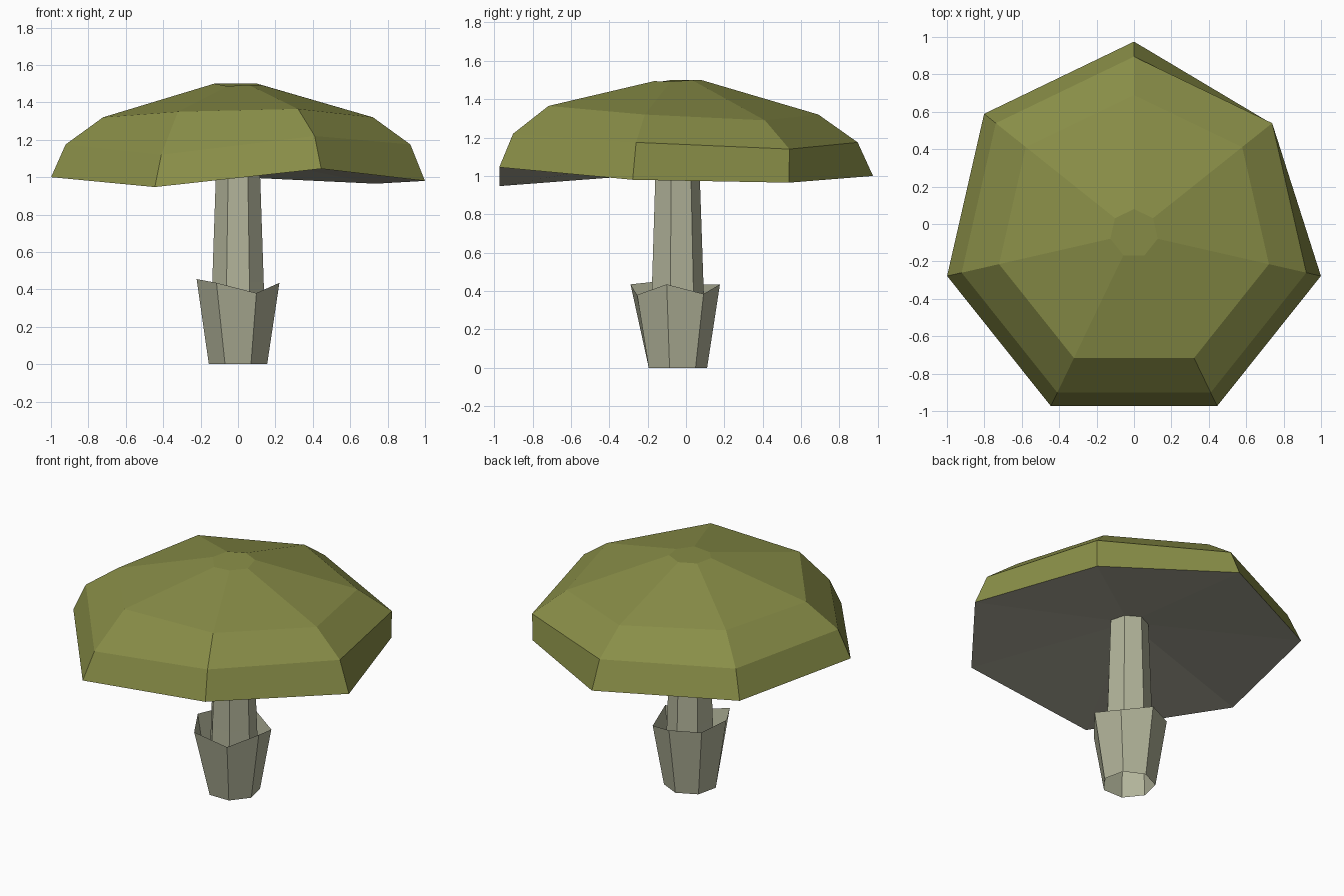
import bpy
import bmesh
from math import cos, sin, pi

SIDES = 7
CENTRE_Y = -0.05

if "Cube" in bpy.data.objects:
    bpy.data.objects.remove(bpy.data.objects["Cube"], do_unlink=True)


def material(name, colour):
    mat = bpy.data.materials.new(name)
    mat.use_nodes = True
    mat.diffuse_color = (*colour, 1)
    mat.node_tree.nodes["Principled BSDF"].inputs["Base Color"].default_value = (*colour, 1)
    return mat


def ring(radius, z, lift=None, stretch=None):
    """Seven points, counter-clockwise from the back, with optional per-corner changes."""
    points = []
    for k in range(SIDES):
        a = pi / 2 + 2 * pi * k / SIDES
        r = radius * (stretch or {}).get(k, 1)
        points.append((r * cos(a), CENTRE_Y + r * sin(a), z + (lift or {}).get(k, 0)))
    return points


def loft(name, rings, mat, cap_end=False):
    bm = bmesh.new()
    loops = [[bm.verts.new(p) for p in r] for r in rings]
    for low, high in zip(loops, loops[1:]):
        for k in range(SIDES):
            n = (k + 1) % SIDES
            bm.faces.new((low[k], low[n], high[n], high[k]))
    if cap_end:
        bm.faces.new(loops[-1])
    mesh = bpy.data.meshes.new(name)
    bm.to_mesh(mesh)
    bm.free()
    mesh.materials.append(mat)
    obj = bpy.data.objects.new(name, mesh)
    bpy.context.collection.objects.link(obj)
    return obj


olive = material("olive cap", (0.25, 0.27, 0.064))
pale = material("pale stem", (0.44, 0.45, 0.32))
grey = material("grey underside", (0.41, 0.40, 0.32))

# Cap: uneven faceted dome with one rim corner pulled inward
rim = ring(1.025, 1.0, {3: -0.053, 4: 0.045, 5: -0.02, 6: -0.035}, {6: 0.918})
loft("cap", [
    rim,
    ring(0.945, 1.175, {3: -0.055, 4: 0.045, 6: -0.035}),
    ring(0.74, 1.32, {1: 0.015, 3: 0.03, 4: 0.045, 6: -0.03}),
    ring(0.13, 1.5, {3: -0.014, 4: -0.006, 5: -0.008}),
], olive, cap_end=True)

# Shallow hollow underside rising to the stem
loft("cap_underside", [ring(0.01, 1.11), rim], grey)

# Tapered stem, as wide as the cup at the foot
loft("stem", [ring(0.158, 0.0), ring(0.141, 0.44), ring(0.118, 1.11)], pale)

# Flared cup around the foot, with a ragged lip
loft("foot_cup", [
    ring(0.16, 0.0),
    ring(0.227, 0.435, {2: 0.02, 4: -0.055, 6: -0.05}, {3: 1.17}),
], pale)
